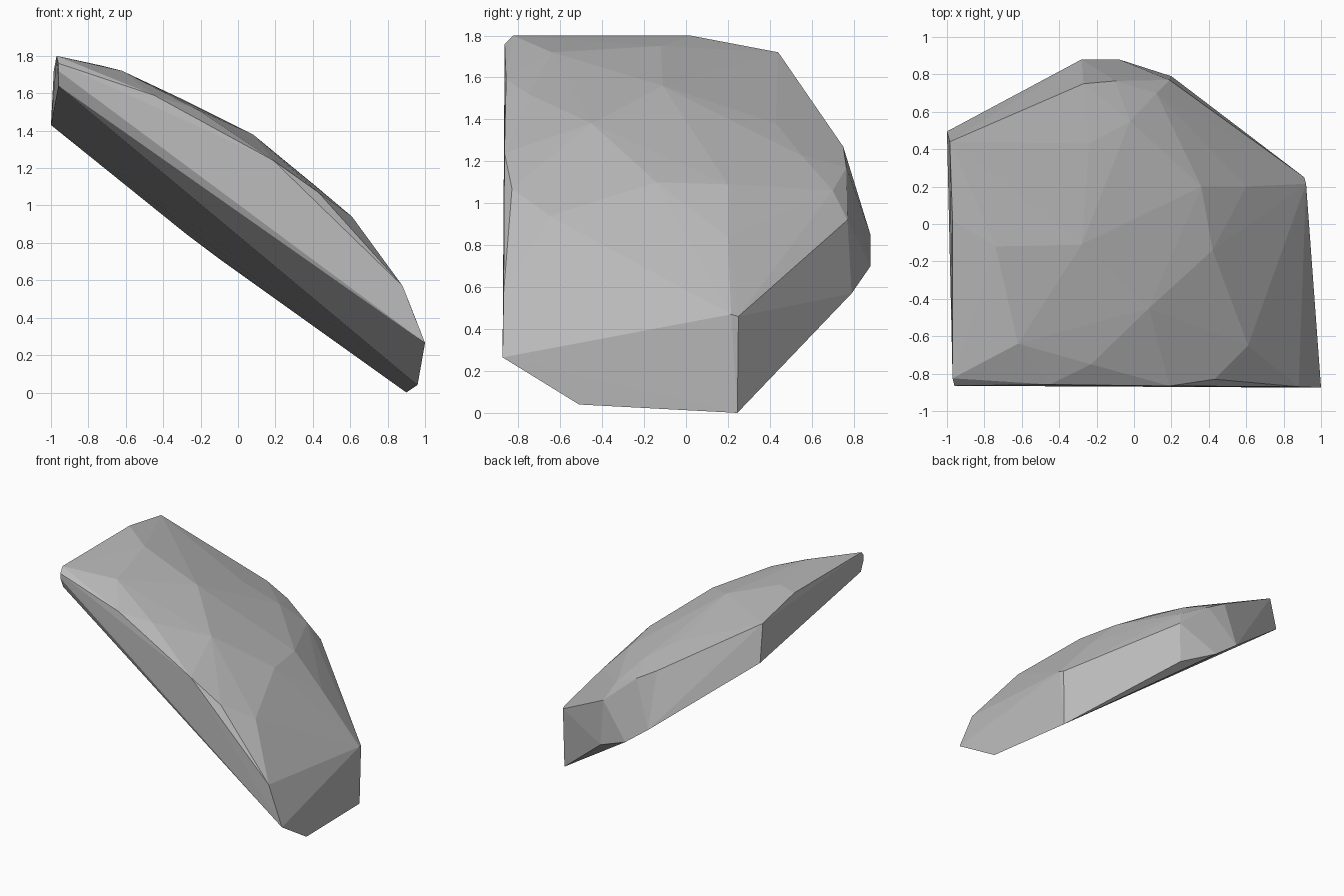
import bpy, bmesh

# Underside and rim corners of the tilted slab
rim = [
    (1.0, -0.875, 0.265), (0.96, -0.51, 0.04), (0.90, 0.245, 0.0),
    (0.20, 0.79, 0.57), (-0.08, 0.88, 0.70), (-0.28, 0.88, 0.85),
    (-1.0, 0.495, 1.43), (-0.96, -0.83, 1.64), (-0.96, -0.865, 1.72),
]
# Upper edge of the side walls
edge = [
    (0.92, 0.215, 0.47), (0.91, 0.25, 0.46), (0.19, 0.77, 0.92),
    (-0.10, 0.765, 1.17), (-0.27, 0.75, 1.27), (-0.985, 0.44, 1.72),
    (-0.97, 0.02, 1.80), (-0.97, -0.825, 1.80), (-0.96, -0.865, 1.76),
    (-0.45, -0.858, 1.59), (0.19, -0.866, 1.24), (0.88, -0.87, 0.57),
]
# Facet corners of the domed top
crown = [
    (-0.74, -0.12, 1.75), (-0.62, -0.64, 1.72), (-0.28, -0.11, 1.56),
    (-0.23, -0.75, 1.52), (0.08, -0.45, 1.38), (0.42, -0.14, 1.10),
    (0.36, 0.20, 1.09), (0.61, -0.65, 0.94), (0.43, -0.83, 1.07),
    (0.60, 0.20, 0.84), (0.12, 0.70, 1.06), (-0.02, 0.55, 1.23),
    (-0.24, 0.43, 1.38), (-0.60, 0.43, 1.54),
]

# Wrap the corners in a faceted convex shell
bm = bmesh.new()
for p in rim + edge + crown:
    bm.verts.new(p)
bmesh.ops.convex_hull(bm, input=bm.verts[:])
loose = [v for v in bm.verts if not v.link_faces]
bmesh.ops.delete(bm, geom=loose, context='VERTS')
bmesh.ops.recalc_face_normals(bm, faces=bm.faces[:])
mesh = bpy.data.meshes.new("rock_slab")
bm.to_mesh(mesh)
bm.free()

# Plain grey stone
stone = bpy.data.materials.new("grey stone")
stone.diffuse_color = (0.5, 0.5, 0.5, 1)
mesh.materials.append(stone)
rock = bpy.data.objects.new("rock_slab", mesh)
bpy.context.collection.objects.link(rock)
